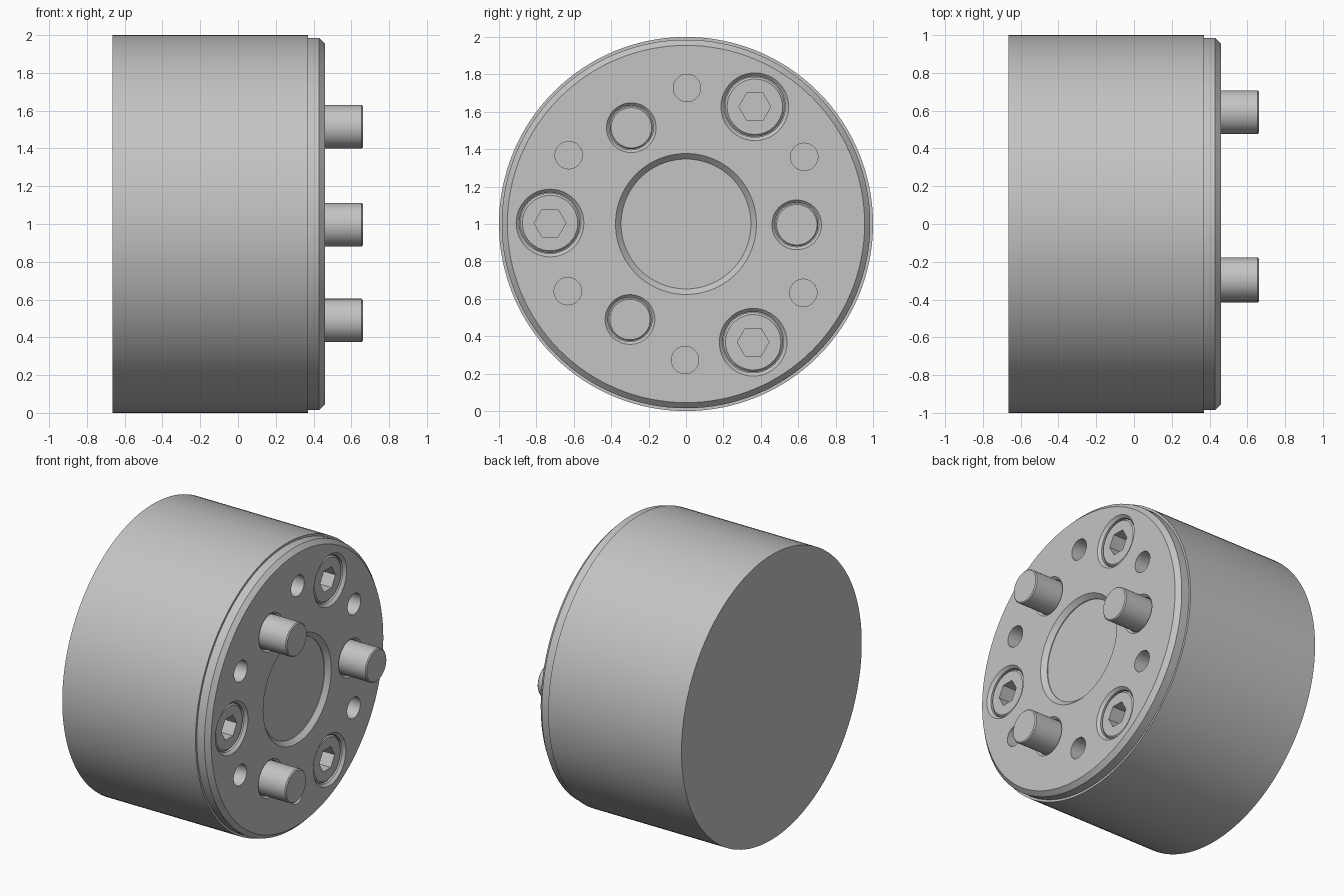
import bpy
import bmesh
from math import cos, sin, radians, tau

old = bpy.data.objects.get("Cube")
if old:
    bpy.data.objects.remove(old, do_unlink=True)

steel = bpy.data.materials.new("grey steel")
steel.use_nodes = True
GREY = (0.55, 0.55, 0.55, 1)
steel.diffuse_color = GREY
steel.node_tree.nodes["Principled BSDF"].inputs["Base Color"].default_value = GREY

FACE = 0.46   # x of the front face of the flange


def ring_spots(radius, first, count):
    """Evenly spaced (y, z) centres on a bolt circle."""
    angles = [radians(first - 0.4 + 360 * i / count) for i in range(count)]
    return [(radius * cos(a), 1 + radius * sin(a)) for a in angles]


def lathe(bm, profile, centre, sides):
    """Closed solid turned around an x-parallel axis from (x, r) points."""
    cy, cz = centre
    rings = [[bm.verts.new((x, cy + r * cos(tau * i / sides), cz + r * sin(tau * i / sides)))
              for i in range(sides)] for x, r in profile]
    for a, b in zip(rings, rings[1:]):
        for i in range(sides):
            j = (i + 1) % sides
            bm.faces.new((a[i], a[j], b[j], b[i]))
    bm.faces.new(rings[0])
    bm.faces.new(rings[-1])


def turned(name, parts):
    bm = bmesh.new()
    for profile, centres, sides in parts:
        for centre in centres:
            lathe(bm, profile, centre, sides)
    bmesh.ops.recalc_face_normals(bm, faces=bm.faces)
    mesh = bpy.data.meshes.new(name)
    bm.to_mesh(mesh)
    bm.free()
    mesh.materials.append(steel)
    obj = bpy.data.objects.new(name, mesh)
    bpy.context.collection.objects.link(obj)
    return obj


def activate(obj):
    bpy.ops.object.select_all(action='DESELECT')
    obj.select_set(True)
    bpy.context.view_layer.objects.active = obj


def cut(obj, cutter):
    activate(obj)
    mod = obj.modifiers.new("cut", 'BOOLEAN')
    mod.operation = 'DIFFERENCE'
    mod.solver = 'EXACT'
    mod.object = cutter
    bpy.ops.object.modifier_apply(modifier=mod.name)
    bpy.data.objects.remove(cutter, do_unlink=True)


def bore(r_outer, r_inner, depth):
    """Hole profile with a 45 degree countersunk mouth, starting above the face."""
    lip = r_outer - r_inner
    return [(FACE + 0.05, r_outer), (FACE, r_outer),
            (FACE - lip, r_inner), (FACE - depth, r_inner)]


middle = [(0, 1)]
pin_spots = ring_spots(0.592, 0, 3)
screw_spots = ring_spots(0.727, 60, 3)
hole_spots = ring_spots(0.727, 30, 6)

# Housing drum with stepped, chamfered flange
housing = turned("housing", [([(-0.665, 1), (0.37, 1), (0.37, 0.985),
                               (0.43, 0.985), (FACE, 0.955)], middle, 128)])

# Centre recess, pin holes, screw counterbores and plain holes
cut(housing, turned("hole_cutter", [
    (bore(0.377, 0.347, 0.035), middle, 96),
    (bore(0.133, 0.118, 0.2), pin_spots, 48),
    (bore(0.181, 0.163, 0.2), screw_spots, 48),
    ([(FACE + 0.05, 0.073), (FACE - 0.3, 0.073)], hole_spots, 40),
]))

# Drive pins
pins = turned("drive_pins", [([(FACE - 0.2, 0.115), (0.655, 0.115), (0.662, 0.108)],
                              pin_spots, 48)])

# Socket head screws with hexagonal sockets
HEAD = FACE - 0.02
screws = turned("socket_screws", [([(FACE - 0.2, 0.16), (HEAD - 0.012, 0.16),
                                    (HEAD, 0.148)], screw_spots, 48)])
cut(screws, turned("hex_cutter", [([(HEAD + 0.05, 0.085), (HEAD - 0.1, 0.085)],
                                   screw_spots, 6)]))

# Smooth shading with sharp machined edges
for obj in (housing, pins, screws):
    activate(obj)
    bpy.ops.object.shade_smooth_by_angle(angle=radians(30))
